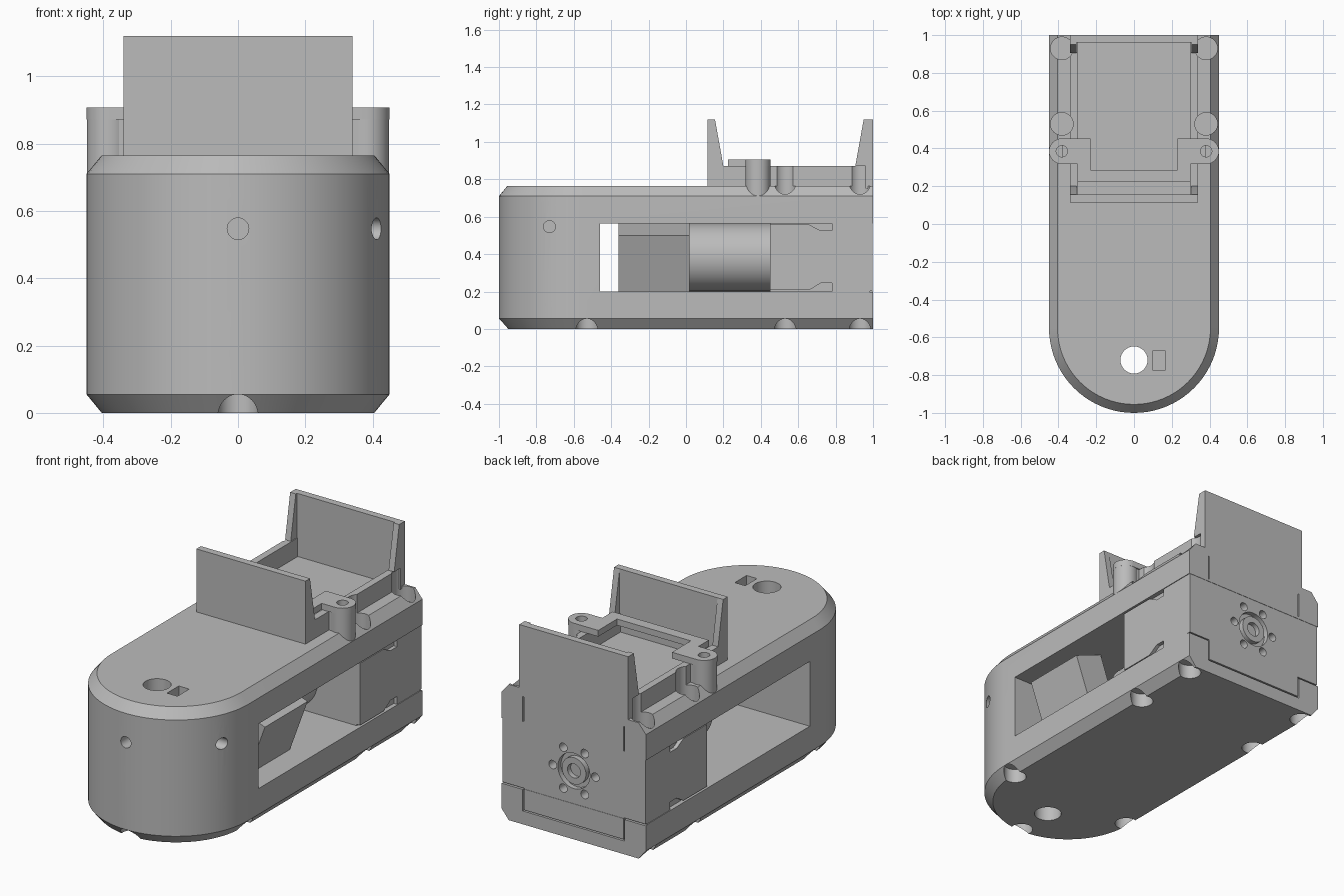
import bpy, bmesh, math
from mathutils import Matrix, Vector

cube = bpy.data.objects.get("Cube")
if cube:
    bpy.data.objects.remove(cube, do_unlink=True)

grey = bpy.data.materials.new("light grey plastic")
grey.use_nodes = True
colour = (0.5, 0.5, 0.5, 1)
grey.diffuse_color = colour
grey.node_tree.nodes["Principled BSDF"].inputs["Base Color"].default_value = colour


def finish(name, bm):
    bmesh.ops.recalc_face_normals(bm, faces=bm.faces)
    mesh = bpy.data.meshes.new(name)
    bm.to_mesh(mesh)
    bm.free()
    mesh.materials.append(grey)
    ob = bpy.data.objects.new(name, mesh)
    bpy.context.collection.objects.link(ob)
    return ob


def loft(name, rings):
    bm = bmesh.new()
    rows = [[bm.verts.new(p) for p in ring] for ring in rings]
    n = len(rows[0])
    for low, high in zip(rows, rows[1:]):
        for i in range(n):
            j = (i + 1) % n
            bm.faces.new((low[i], low[j], high[j], high[i]))
    bm.faces.new(rows[0])
    bm.faces.new(rows[-1])
    return finish(name, bm)


def prism(name, pts, axis, a, b):
    place = {"x": lambda p, t: (t, p[0], p[1]),
             "y": lambda p, t: (p[0], t, p[1]),
             "z": lambda p, t: (p[0], p[1], t)}[axis]
    return loft(name, [[place(p, t) for p in pts] for t in (a, b)])


def box(name, x0, x1, y0, y1, z0, z1):
    return prism(name, [(x0, y0), (x1, y0), (x1, y1), (x0, y1)], "z", z0, z1)


def cyl(name, u, v, r, axis, a, b, n=32):
    pts = [(u + r * math.cos(2 * math.pi * i / n), v + r * math.sin(2 * math.pi * i / n))
           for i in range(n)]
    return prism(name, pts, axis, a, b)


def cut(targets, cutter):
    for ob in targets:
        mod = ob.modifiers.new("cut", "BOOLEAN")
        mod.operation = "DIFFERENCE"
        mod.solver = "EXACT"
        mod.object = cutter
        bpy.context.view_layer.objects.active = ob
        bpy.ops.object.modifier_apply(modifier=mod.name)
    bpy.data.objects.remove(cutter, do_unlink=True)


# Main housing: rounded front, flat back, chamfered top and bottom
def outline(inset, z):
    r = 0.45 - inset
    n = 40
    arc = [(r * math.cos(math.pi * i / n), -0.55 - r * math.sin(math.pi * i / n), z)
           for i in range(n + 1)]
    return arc + [(-r, 1, z), (r, 1, z)]


housing = loft("housing", [outline(0.045, 0), outline(0, 0.055),
                           outline(0, 0.71), outline(0.045, 0.765)])

# Side window running through to the back, closed there by the motor mount
cut([housing], box("cutter", -1, 1, -0.46, 1.1, 0.2, 0.565))
mount = box("motor_mount", -0.446, 0.446, 0.45, 0.998, 0.2, 0.565)
cyl("motor", 0, 0.383, 0.182, "y", 0.02, 0.46, 48)
prism("tilted_battery", [(0.31, 0.2), (0.42, 0.5), (0.25, 0.565), (0.12, 0.2)],
      "y", -0.36, 0.02)

# Cradle rails, end plates and gussets on top
rails = []
for side, s in (("left", 1), ("right", -1)):
    rails.append(box(side + "_rail", s * 0.3, s * 0.34, 0.15, 0.97, 0.75, 0.87))
    prism(side + "_front_gusset", [(0.15, 0.75), (0.2, 0.75), (0.2, 0.87), (0.155, 1.12), (0.15, 1.12)],
          "x", s * 0.305, s * 0.34)
    prism(side + "_rear_gusset", [(0.97, 0.87), (0.905, 0.87), (0.95, 1.12), (0.97, 1.12)],
          "x", s * 0.305, s * 0.34)
box("front_plate", -0.34, 0.34, 0.115, 0.155, 0.75, 1.12)
box("rear_plate", -0.34, 0.34, 0.96, 1, 0.75, 1.12)

# Clamp bracket with two ears, on posts
half = [(0.3, 0.225), (0.3, 0.317)]
half += [(0.382 + 0.068 * math.cos(a), 0.385 + 0.068 * math.sin(a))
         for a in [math.pi * (i / 16 - 0.5) for i in range(17)]]
half += [(0.23, 0.453), (0.23, 0.285)]
bracket = prism("clamp_bracket", half + [(-x, y) for x, y in reversed(half)], "z", 0.872, 0.907)
posts = []
for side, s in (("left", 1), ("right", -1)):
    posts.append(cyl(side + "_post", s * 0.382, 0.385, 0.067, "z", 0.66, 0.872))
    box(side + "_post_web", s * 0.3, s * 0.38, 0.325, 0.445, 0.75, 0.872)
    cut([bracket, posts[-1]], cyl("cutter", s * 0.382, 0.385, 0.03, "z", 0.8, 1))

# Screw recesses, top and bottom
for s in (1, -1):
    for y in (0.53, 0.93):
        cut([housing] + rails, cyl("cutter", s * 0.382, y, 0.06, "z", 0.68, 0.95))
    for y in (-0.53, 0.53, 0.93):
        cut([housing], cyl("cutter", s * 0.39, y, 0.06, "z", -0.1, 0.08))
cut([housing], cyl("cutter", 0, -0.94, 0.06, "z", -0.1, 0.08))

# Cable hole, switch slot and small round ports
cut([housing], cyl("cutter", 0, -0.72, 0.072, "z", -0.1, 1))
cut([housing], box("cutter", 0.1, 0.165, -0.775, -0.67, 0.7, 0.9))
cut([housing], cyl("cutter", 0, 0.547, 0.032, "y", -1.1, -0.92))
cut([housing], cyl("cutter", -0.73, 0.547, 0.032, "x", 0.3, 0.6))

# Output hub with a ring groove, centre bore and six screw holes
cut([mount], cyl("cutter", 0, 0.385, 0.1, "y", 0.97, 1.1))
hub = cyl("output_hub", 0, 0.385, 0.075, "y", 0.9, 0.998)
cut([hub], cyl("cutter", 0, 0.385, 0.04, "y", 0.94, 1.1))
for i in range(6):
    a = math.pi * i / 3
    cut([mount], cyl("cutter", 0.133 * math.cos(a), 0.385 + 0.133 * math.sin(a), 0.024,
                     "y", 0.94, 1.1, 20))

# Clip notches on the sides and seam grooves on the back
for s in (1, -1):
    for z0, z1, zt in ((0.575, 0.525, 0.557), (0.19, 0.245, 0.208)):
        cut([mount], prism("cutter", [(0.4, z0), (0.4, zt), (0.66, zt), (0.72, z1), (0.78, z1), (0.78, z0)],
                           "x", s * 0.425, s * 0.6))
    cut([housing, mount], box("cutter", s * 0.31, s * 0.6, 0.985, 1.1, 0.196, 0.204))
    cut([housing], box("cutter", s * 0.31, s * 0.318, 0.985, 1.1, 0.08, 0.2))
    cut([housing], box("cutter", s * 0.31, s * 0.318, 0.985, 1.1, 0.58, 0.72))
cut([housing], box("cutter", -0.318, 0.318, 0.985, 1.1, 0.075, 0.083))

# Smooth the round surfaces, keep edges sharp
bpy.ops.object.select_all(action="DESELECT")
for ob in bpy.context.scene.objects:
    if ob.type == "MESH":
        ob.select_set(True)
        bpy.context.view_layer.objects.active = ob
bpy.ops.object.shade_smooth_by_angle(angle=math.radians(25))
